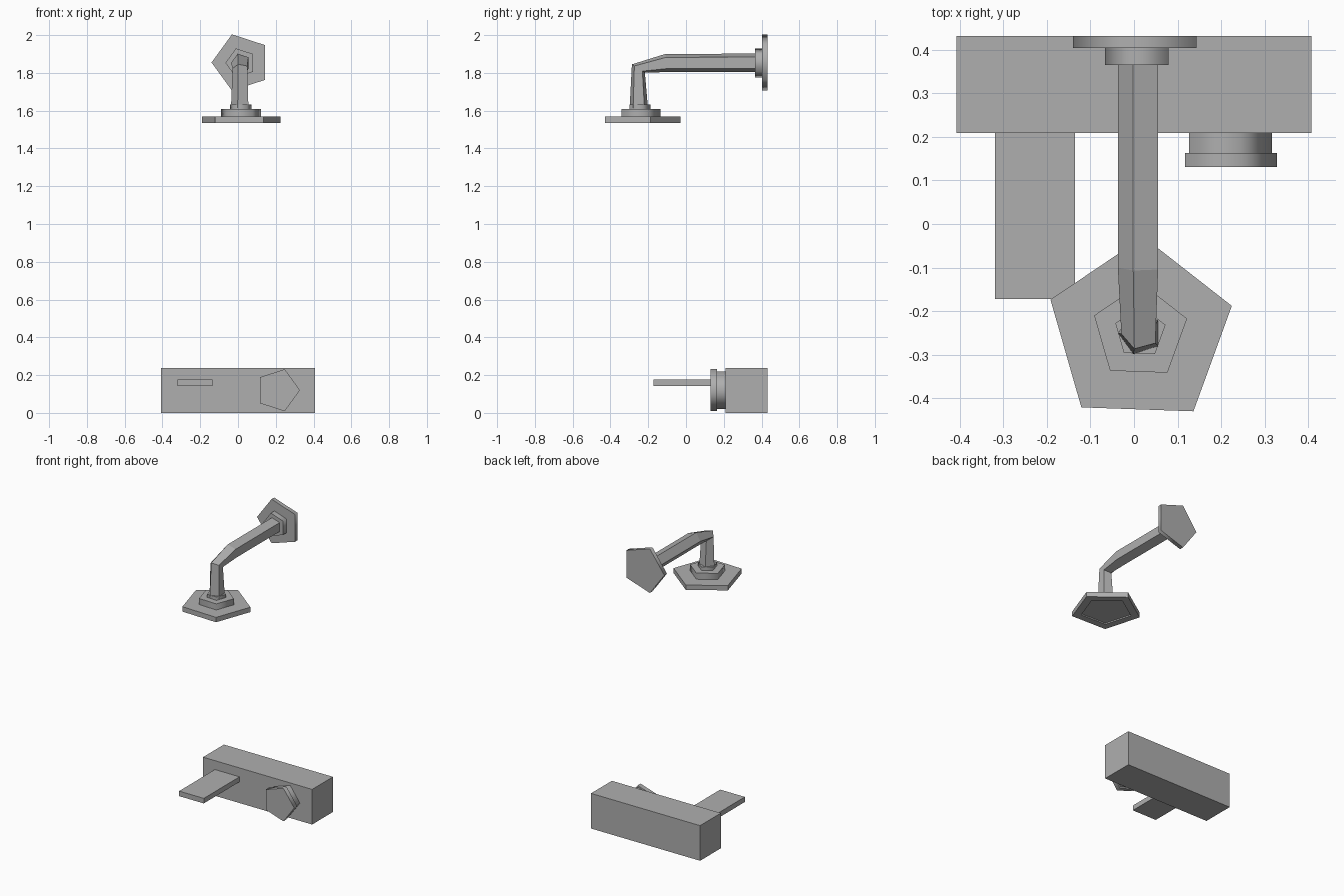
import bpy, bmesh
from math import cos, sin, radians, tau
from mathutils import Vector

default = bpy.data.objects.get("Cube")
if default:
    bpy.data.objects.remove(default, do_unlink=True)

GREY = (0.43, 0.43, 0.43, 1)
metal = bpy.data.materials.new("plain grey")
metal.use_nodes = True
metal.diffuse_color = GREY
metal.node_tree.nodes["Principled BSDF"].inputs["Base Color"].default_value = GREY


def finish(name, bm, smooth=False):
    bmesh.ops.recalc_face_normals(bm, faces=bm.faces)
    mesh = bpy.data.meshes.new(name)
    bm.to_mesh(mesh)
    bm.free()
    mesh.materials.append(metal)
    obj = bpy.data.objects.new(name, mesh)
    bpy.context.collection.objects.link(obj)
    if smooth:
        # round off the side walls while the caps stay crisp
        bpy.ops.object.select_all(action='DESELECT')
        obj.select_set(True)
        bpy.context.view_layer.objects.active = obj
        bpy.ops.object.shade_smooth_by_angle(angle=radians(80))
    return obj


def box(name, low, high):
    low, high = Vector(low), Vector(high)
    bm = bmesh.new()
    bmesh.ops.create_cube(bm, size=1)
    bmesh.ops.scale(bm, vec=high - low, verts=bm.verts)
    bmesh.ops.translate(bm, vec=(low + high) / 2, verts=bm.verts)
    finish(name, bm)


def loft(rings):
    """Five-sided tube through rings of (centre, radius, turn, in-plane up)."""
    bm = bmesh.new()
    loops = []
    for centre, radius, turn, up in rings:
        angles = [radians(turn) + tau * i / 5 for i in range(5)]
        loops.append([bm.verts.new(Vector(centre) + radius *
                      (Vector((cos(a), 0, 0)) + sin(a) * Vector(up))) for a in angles])
    for a, b in zip(loops, loops[1:]):
        for i in range(5):
            j = (i + 1) % 5
            bm.faces.new((a[i], a[j], b[j], b[i]))
    first = bm.faces.new(loops[0])
    bm.faces.new(loops[-1])
    bmesh.ops.recalc_face_normals(bm, faces=bm.faces)
    return bm, first


def wall_prism(name, x, z, radius, turn, y0, y1):
    up = (0, 0, 1)
    bm, _ = loft([((x, y, z), radius, turn, up) for y in (y0, y1)])
    finish(name, bm, smooth=True)


def head_prism(radius, z0, z1):
    up = (0, 1, 0)
    return loft([((0.014, -0.248, z), radius, 88, up) for z in (z0, z1)])


# Mixer body, flat spout and control knob
box("mixer_body", (-0.407, 0.209, 0), (0.407, 0.431, 0.237))
box("spout", (-0.319, -0.172, 0.143), (-0.135, 0.215, 0.177))
wall_prism("knob_neck", 0.211, 0.12, 0.105, 0, 0.163, 0.209)
wall_prism("knob_cap", 0.211, 0.12, 0.117, 0, 0.131, 0.163)

# Wall mount of the shower arm
wall_prism("wall_plate", 0.0165, 1.855, 0.1565, 180, 0.403, 0.431)
wall_prism("wall_collar", 0.014, 1.853, 0.0805, 180, 0.365, 0.403)

# Bent arm: y, z, radius and forward tilt of each ring
path = [(0.37, 1.853, 0.051, 0), (-0.10, 1.853, 0.051, 8),
        (-0.252, 1.823, 0.043, 57), (-0.25, 1.615, 0.051, 90)]
bm, _ = loft([((0.014, y, z), r, 180, (0, -sin(radians(t)), cos(radians(t))))
              for y, z, r, t in path])
finish("shower_arm", bm)

# Shower head: plate with a shallow recess below, and two stepped collars
bm, underside = head_prism(0.2187, 1.536, 1.569)
bmesh.ops.inset_region(bm, faces=[underside], thickness=0.058)
bmesh.ops.inset_region(bm, faces=[underside], thickness=0.0005, depth=-0.008)
finish("shower_head_plate", bm)
for name, radius, z0, z1 in (("head_collar", 0.112, 1.569, 1.61),
                             ("head_neck", 0.0605, 1.61, 1.632)):
    bm, _ = head_prism(radius, z0, z1)
    finish(name, bm, smooth=True)
